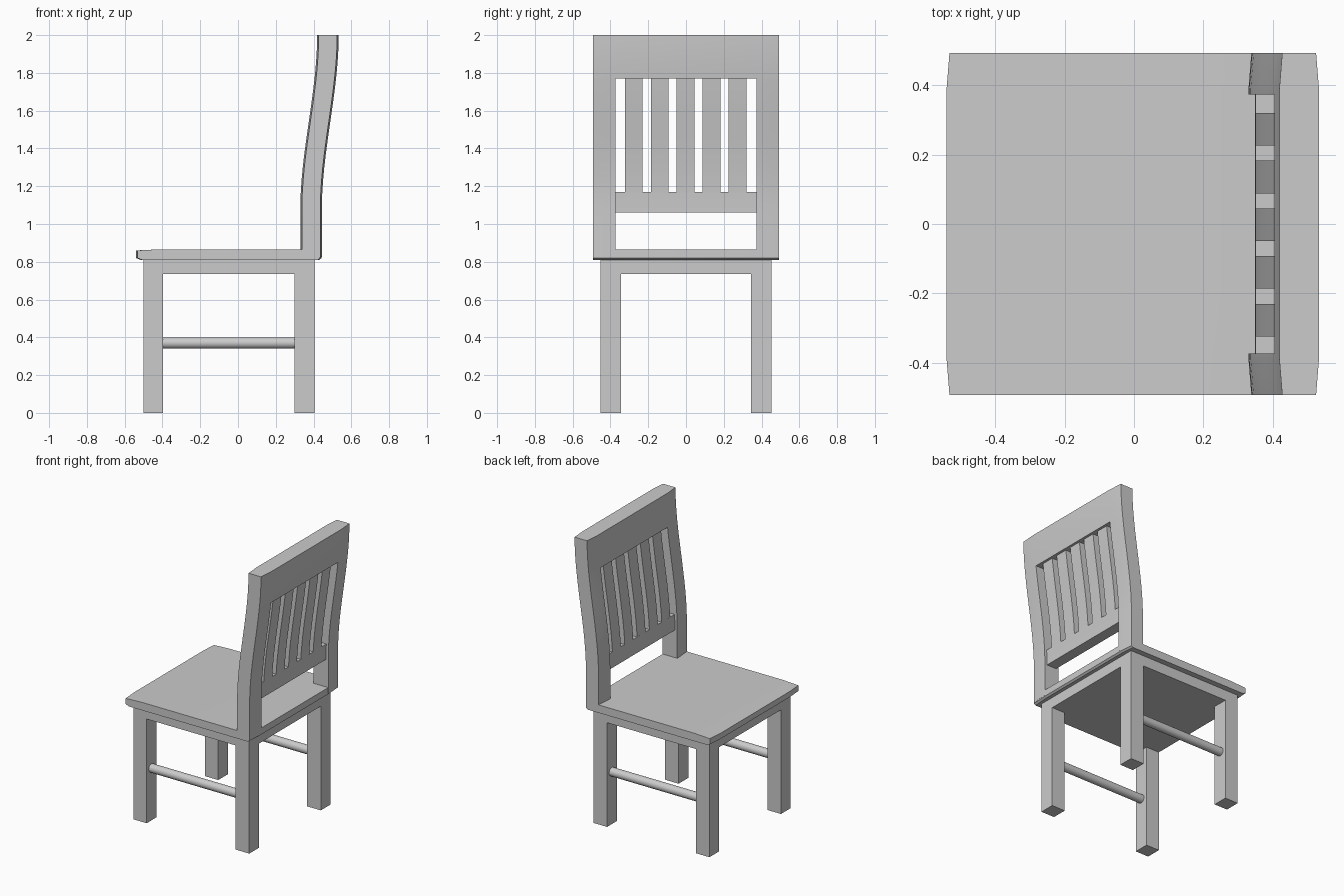
import bpy, bmesh, math

if "Cube" in bpy.data.objects:
    bpy.data.objects.remove(bpy.data.objects["Cube"])

def finish(name, bm):
    bmesh.ops.recalc_face_normals(bm, faces=bm.faces)
    me = bpy.data.meshes.new(name)
    bm.to_mesh(me)
    bm.free()
    ob = bpy.data.objects.new(name, me)
    bpy.context.collection.objects.link(ob)
    bpy.ops.object.select_all(action='DESELECT')
    ob.select_set(True)
    bpy.context.view_layer.objects.active = ob
    bpy.ops.object.shade_smooth_by_angle(angle=math.radians(20))
    return ob

def box(name, x0, x1, y0, y1, z0, z1):
    bm = bmesh.new()
    bmesh.ops.create_cube(bm, size=1)
    for v in bm.verts:
        v.co.x = (x0 + x1) / 2 + v.co.x * (x1 - x0)
        v.co.y = (y0 + y1) / 2 + v.co.y * (y1 - y0)
        v.co.z = (z0 + z1) / 2 + v.co.z * (z1 - z0)
    return finish(name, bm)

def front_x(z):
    """Front surface of the backrest: upright, then leaning back in an S."""
    t = min(max((z - 1.08) / (2.0 - 1.08), 0), 1)
    return 0.33 + 0.089 * t * t * (3 - 2 * t)

def bow(y):
    """Outer ends of the front and back faces taper slightly."""
    return 0.008 * max(0, (abs(y) - 0.39) / 0.10)

def curved_panel(name, ys, z0, z1, steps, inset=0.0):
    bm = bmesh.new()
    rings = []
    for i in range(steps + 1):
        z = z0 + (z1 - z0) * i / steps
        f, b = front_x(z) + inset, front_x(z) + 0.114 - inset
        ring = [bm.verts.new((f + bow(y), y, z)) for y in ys]
        ring += [bm.verts.new((b - bow(y), y, z)) for y in reversed(ys)]
        rings.append(ring)
    n = len(rings[0])
    for a, b in zip(rings, rings[1:]):
        for j in range(n):
            bm.faces.new((a[j], a[(j + 1) % n], b[(j + 1) % n], b[j]))
    bm.faces.new(rings[0])
    bm.faces.new(rings[-1])
    return finish(name, bm)

# Seat: gently softened front edge, swept across y
profile = [(-0.515, 0.81), (0.43, 0.81), (0.443, 0.82), (0.443, 0.866),
           (-0.41, 0.866), (-0.54, 0.86), (-0.54, 0.82)]
bm = bmesh.new()
sections = []
for y in (-0.493, -0.39, 0.39, 0.493):
    sections.append([bm.verts.new((x + bow(y) * (1 if x < -0.5 else -1 if x > 0.42 else 0), y, z))
                     for x, z in profile])
for a, b in zip(sections, sections[1:]):
    for j in range(len(a)):
        k = (j + 1) % len(a)
        bm.faces.new((a[j], a[k], b[k], b[j]))
bm.faces.new(sections[0])
bm.faces.new(sections[-1])
finish("seat", bm)

# Solid base under the seat
box("seat_base", -0.5, 0.405, -0.453, 0.453, 0.735, 0.812)

# Legs, side stretchers and back posts
for s, side in ((-1, "right"), (1, "left")):
    y0, y1 = sorted((s * 0.345, s * 0.453))
    box("front_leg_" + side, -0.5, -0.396, y0, y1, 0, 0.74)
    box("back_leg_" + side, 0.299, 0.405, y0, y1, 0, 0.74)

    bpy.ops.mesh.primitive_cylinder_add(vertices=24, radius=0.03, depth=0.72,
                                        location=(-0.048, s * 0.40, 0.37),
                                        rotation=(0, math.pi / 2, 0))
    bpy.context.object.name = "stretcher_" + side
    bpy.ops.object.shade_smooth_by_angle()

    curved_panel("back_post_" + side, sorted((s * 0.373, s * 0.39, s * 0.493)),
                 0.825, 1.77, 14)

# Backrest rails and slats
curved_panel("top_rail", [-0.493, -0.39, 0.39, 0.493], 1.77, 2.0, 5)
curved_panel("lower_rail", [-0.375, 0.375], 1.06, 1.17, 2, 0.018)
for i in range(5):
    c = (i - 2) * 0.1375 - 0.002
    curved_panel(f"back_slat_{i + 1}", [c - 0.047, c + 0.047], 1.165, 1.775, 10, 0.018)
